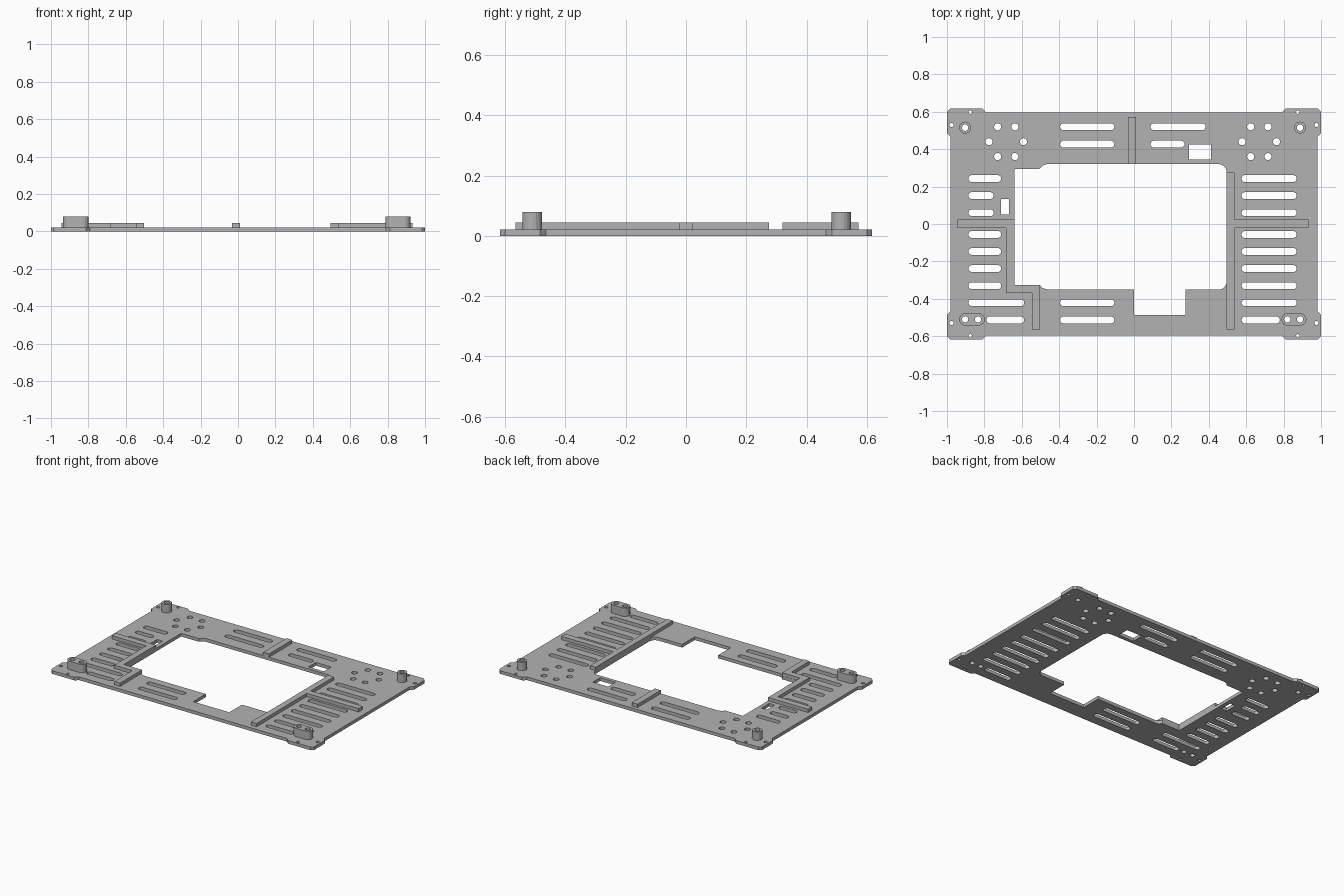
import bpy, bmesh
from math import cos, sin, pi

if "Cube" in bpy.data.objects:
    bpy.data.objects.remove(bpy.data.objects["Cube"], do_unlink=True)

PLATE, RIB, POST = 0.022, 0.045, 0.08   # top heights

grey = bpy.data.materials.new("plain grey")
grey.use_nodes = True
colour = (0.45, 0.45, 0.45, 1)
grey.diffuse_color = colour
grey.node_tree.nodes["Principled BSDF"].inputs["Base Color"].default_value = colour


def arc(cx, cy, r, start, end, n):
    return [(cx + r * cos(start + (end - start) * i / n),
             cy + r * sin(start + (end - start) * i / n)) for i in range(n + 1)]


def circle(cx, cy, r, n=20):
    return arc(cx, cy, r, 0, 2 * pi, n)[:-1]


def slot(x0, x1, y, r=0.0185):
    return (arc(x1 - r, y, r, -pi / 2, pi / 2, 8)
            + arc(x0 + r, y, r, pi / 2, 3 * pi / 2, 8))


def rect(x0, x1, y0, y1):
    return [(x0, y0), (x1, y0), (x1, y1), (x0, y1)]


def extrude(name, loops, z0, z1):
    """Fill the first loop, leave the others as holes, and give it height."""
    curve = bpy.data.curves.new(name, "CURVE")
    curve.dimensions, curve.fill_mode = "2D", "BOTH"
    curve.extrude = (z1 - z0) / 2
    for loop in loops:
        spline = curve.splines.new("POLY")
        spline.points.add(len(loop) - 1)
        for point, (x, y) in zip(spline.points, loop):
            point.co = (x, y, 0, 1)
        spline.use_cyclic_u = True
        spline.use_smooth = False
    helper = bpy.data.objects.new(name + " profile", curve)
    bpy.context.collection.objects.link(helper)
    bpy.context.view_layer.update()
    graph = bpy.context.evaluated_depsgraph_get()
    mesh = bpy.data.meshes.new_from_object(helper.evaluated_get(graph))
    bpy.data.objects.remove(helper, do_unlink=True)
    bm = bmesh.new()
    bm.from_mesh(mesh)
    bmesh.ops.remove_doubles(bm, verts=bm.verts, dist=1e-5)
    bmesh.ops.translate(bm, verts=bm.verts, vec=(0, 0, (z0 + z1) / 2))
    bmesh.ops.recalc_face_normals(bm, faces=bm.faces)
    bm.to_mesh(mesh)
    bm.free()
    mesh.name = name
    mesh.materials.clear()
    mesh.materials.append(grey)
    obj = bpy.data.objects.new(name, mesh)
    bpy.context.collection.objects.link(obj)
    return obj


# Plate outline: one corner tab mirrored to all four corners
tab = [(0.98, 0.465), (1, 0.485), (1, 0.6), (0.983, 0.617), (0.812, 0.617), (0.792, 0.597)]
outline = []
for sx, sy in ((1, 1), (-1, 1), (-1, -1), (1, -1)):
    corner = [(sx * x, sy * y) for x, y in tab]
    outline += corner if sx == sy else corner[::-1]

# Large central opening with a notch at the front
opening = [(-0.64, -0.325), (-0.505, -0.325), (-0.49, -0.342), (-0.465, -0.35),
           (0, -0.35), (0, -0.487), (0.275, -0.487), (0.275, -0.35)]
opening += arc(0.453, -0.308, 0.042, -pi / 2, 0, 6) + arc(0.453, 0.278, 0.042, 0, pi / 2, 6)
opening += [(-0.465, 0.32), (-0.49, 0.312), (-0.505, 0.295), (-0.64, 0.295)]

holes = [opening, rect(0.295, 0.412, 0.345, 0.425), rect(-0.71, -0.668, 0.05, 0.135)]

# Ventilation slots on the two sides
rows = [0.243, 0.152, 0.06, -0.056, -0.147, -0.238, -0.33, -0.421, -0.513]
for i, y in enumerate(rows):
    holes.append(slot(0.575, 0.78 if i == 8 else 0.87, y))
    left_end = -0.75 if i in (1, 2) else -0.587 if i > 6 else -0.71
    holes.append(slot(-0.79 if i == 8 else -0.885, left_end, y))

# Ventilation slots at the back and front
for y in (0.52, 0.427, -0.421, -0.513):
    holes.append(slot(-0.395, -0.105, y))
holes += [slot(0.088, 0.383, 0.52), slot(0.088, 0.27, 0.427)]

# Rings of six holes, and small holes in the corner tabs
for cx in (-0.683, 0.67):
    holes += [circle(cx + 0.092 * cos(i * pi / 3), 0.44 + 0.092 * sin(i * pi / 3), 0.019)
              for i in range(6)]
for sx in (-1, 1):
    for sy in (-1, 1):
        holes += [circle(sx * 0.976, sy * 0.529, 0.011, 12),
                  circle(sx * 0.876, sy * 0.599 - 0.001 * sy, 0.0095, 12)]
# The two edge holes sit just inside the rim, so the tabs carry them
# Standoff posts: round at the back, double at the front
posts = {
    "back_right_post": (circle(-0.903, 0.515, 0.032), [(-0.903, 0.515)]),
    "back_left_post": (circle(0.888, 0.515, 0.032), [(0.888, 0.515)]),
    "front_right_post": (slot(-0.935, -0.798, -0.51, 0.033), [(-0.903, -0.51), (-0.834, -0.51)]),
    "front_left_post": (slot(0.788, 0.922, -0.51, 0.033), [(0.82, -0.51), (0.888, -0.51)]),
}
for name, (shape, centres) in posts.items():
    bores = [circle(x, y, 0.017) for x, y in centres]
    holes += bores
    extrude(name, [shape] + bores, PLATE, POST)

extrude("base_plate", [outline] + holes, 0, PLATE)

# Raised ribs
extrude("back_rib", [rect(-0.032, 0.012, 0.32, 0.572)], PLATE, RIB)
extrude("left_rib", [[(0.495, -0.565), (0.537, -0.565), (0.537, -0.021), (0.932, -0.021),
                      (0.932, 0.023), (0.537, 0.023), (0.537, 0.275), (0.495, 0.275)]],
        PLATE, RIB)
extrude("right_rib", [[(-0.945, 0.023), (-0.945, -0.021), (-0.684, -0.021), (-0.684, -0.369),
                       (-0.545, -0.369), (-0.545, -0.565), (-0.502, -0.565), (-0.502, -0.326),
                       (-0.64, -0.326), (-0.64, 0.023)]], PLATE, RIB)
